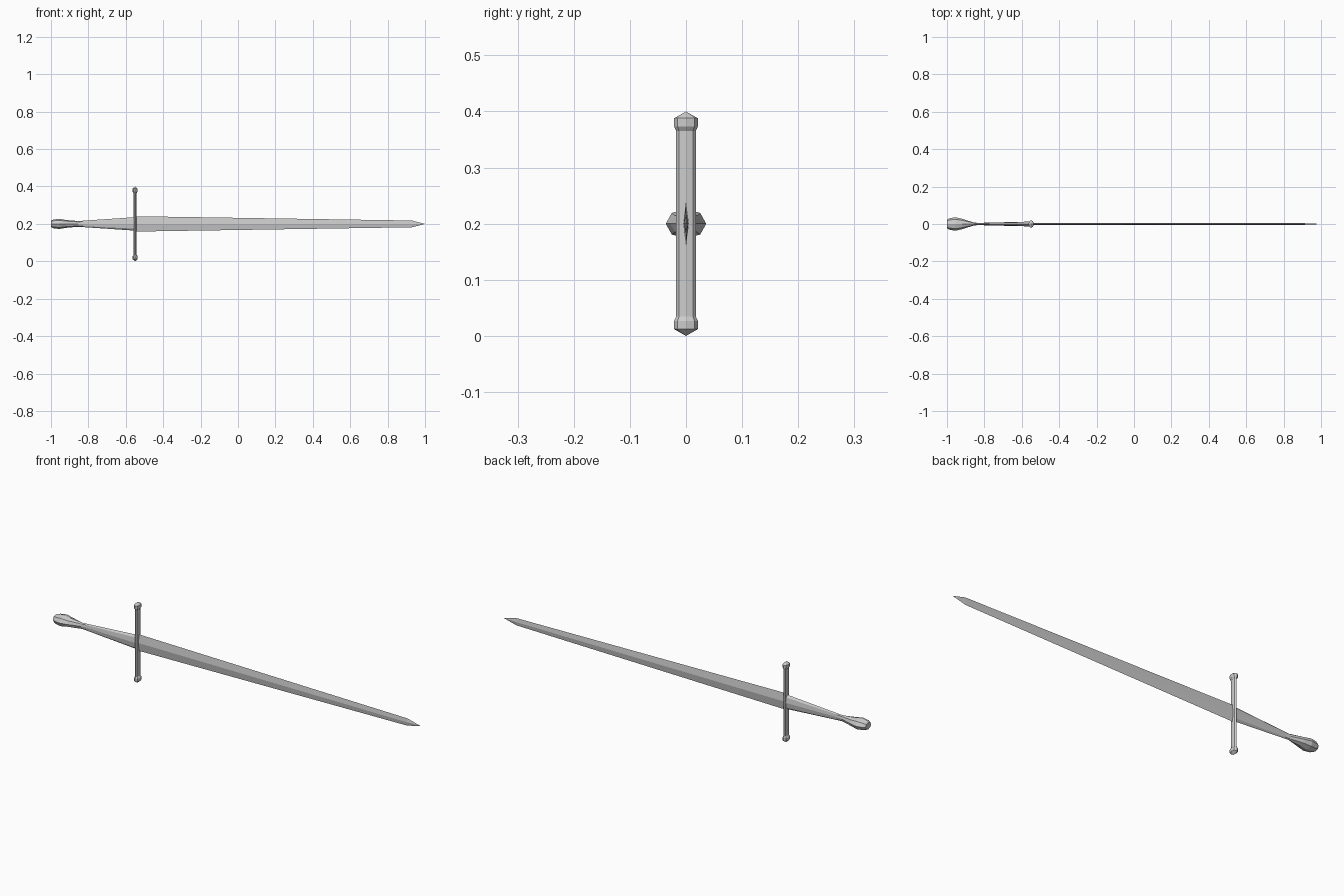
import bpy, bmesh, math

if "Cube" in bpy.data.objects:
    bpy.data.objects.remove(bpy.data.objects["Cube"])

MID = 0.2        # height of the sword's long axis
GUARD_X = -0.55


def loft(name, sections, sides, place, turn=0.0):
    """Skin elliptical rings (pos, a, b); a radius of zero makes a point."""
    bm = bmesh.new()
    rings = []
    for pos, a, b in sections:
        if a == 0:
            rings.append([bm.verts.new(place(pos, 0, 0))] * sides)
            continue
        ring = []
        for i in range(sides):
            t = math.tau * i / sides + turn
            ring.append(bm.verts.new(place(pos, a * math.cos(t), b * math.sin(t))))
        rings.append(ring)
    for r, s in zip(rings, rings[1:]):
        for i in range(sides):
            j = (i + 1) % sides
            quad = list(dict.fromkeys((r[i], r[j], s[j], s[i])))
            bm.faces.new(quad)
    for ring in (rings[0], rings[-1]):
        if len(set(ring)) > 2:
            bm.faces.new(ring)
    bmesh.ops.recalc_face_normals(bm, faces=bm.faces)
    mesh = bpy.data.meshes.new(name)
    bm.to_mesh(mesh)
    bm.free()
    obj = bpy.data.objects.new(name, mesh)
    bpy.context.collection.objects.link(obj)
    return obj


def along_x(pos, a, b):
    return (pos, a, MID + b)


def along_z(pos, a, b):
    return (GUARD_X + a, b, MID + pos)


# Blade: flat diamond section with a central ridge
loft("blade", [(GUARD_X, 0.005, 0.041), (0.93, 0.004, 0.018), (1.0, 0, 0)], 4, along_x)

# Grip: flattened taper from guard to pommel
loft("grip", [(GUARD_X, 0.013, 0.036), (-0.83, 0.006, 0.017), (-0.88, 0.009, 0.014)],
     8, along_x)

# Pommel: faceted teardrop
loft("pommel", [(-1.0, 0.022, 0.017), (-0.988, 0.030, 0.023), (-0.955, 0.036, 0.027),
                (-0.92, 0.028, 0.021), (-0.85, 0.006, 0.015)], 8, along_x)

# Crossguard: slim bar with a ridge on each wide face
loft("crossguard", [(-0.18, 0.008, 0.0175), (0.18, 0.008, 0.0175)], 8, along_z)

# Knobs capping both ends of the crossguard
for label, s in (("upper", 1), ("lower", -1)):
    loft(label + "_guard_knob",
         [(s * 0.165, 0.008, 0.0175), (s * 0.173, 0.014, 0.021),
          (s * 0.188, 0.014, 0.021), (s * 0.2, 0, 0)], 8, along_z)
